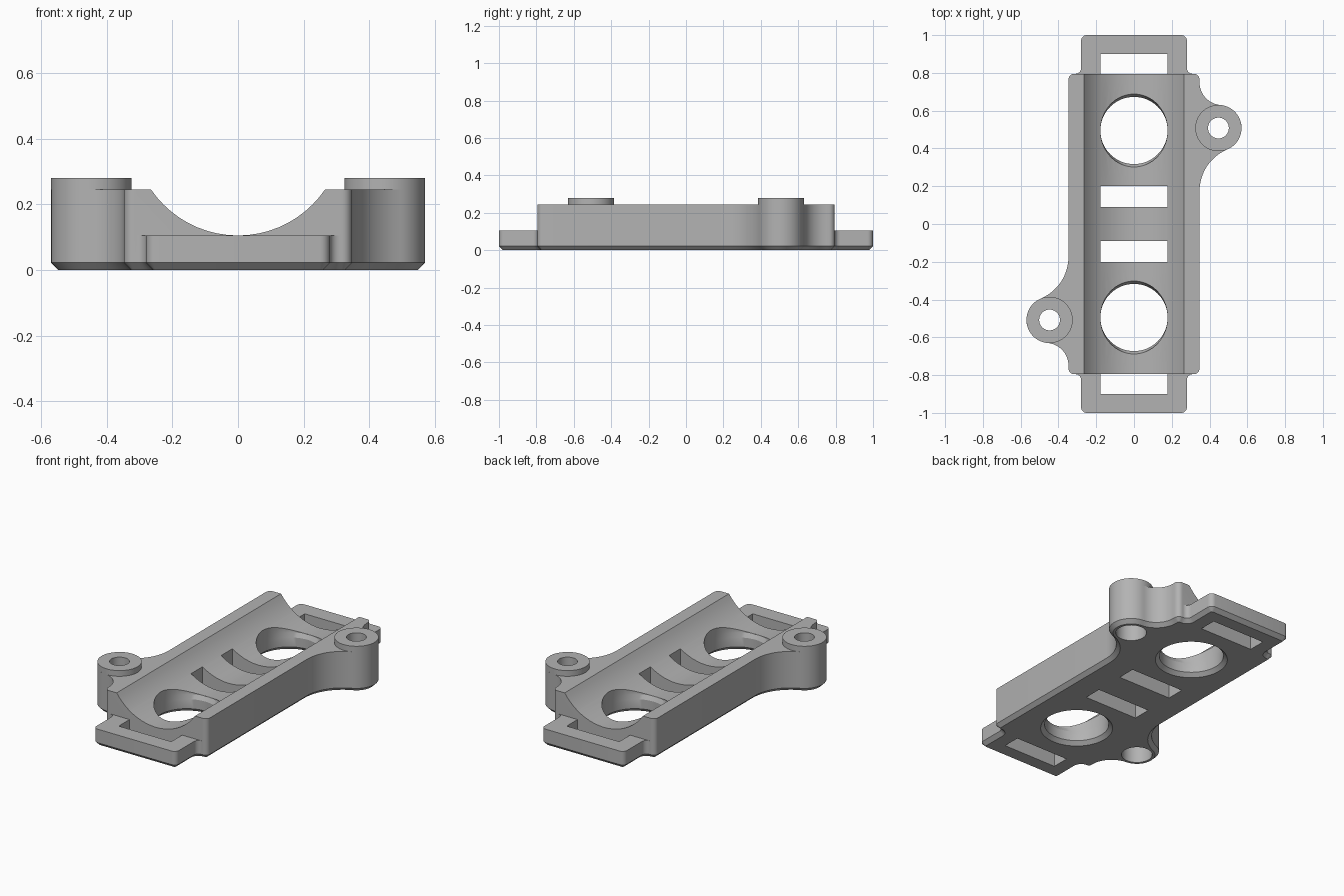
import bpy, bmesh
from math import sin, cos, pi, sqrt, atan2, degrees, radians
from mathutils import Vector

if "Cube" in bpy.data.objects:
    bpy.data.objects.remove(bpy.data.objects["Cube"], do_unlink=True)

grey = bpy.data.materials.new("plain_grey")
grey.use_nodes = True
COLOUR = (0.45, 0.45, 0.45, 1)
grey.diffuse_color = COLOUR
grey.node_tree.nodes["Principled BSDF"].inputs["Base Color"].default_value = COLOUR

TOP, TAB_TOP, BOSS_TOP, CHAMFER = 0.245, 0.105, 0.28, 0.022
BODY_X, BODY_Y, TAB_X = 0.347, 0.795, 0.28
BOSS = Vector((0.447, 0.508))
BOSS_R, SCREW_R, SLOT_X = 0.1225, 0.055, 0.178
SEGS = 64


def finish(name, bm):
    bmesh.ops.recalc_face_normals(bm, faces=bm.faces)
    mesh = bpy.data.meshes.new(name)
    bm.to_mesh(mesh)
    bm.free()
    mesh.materials.append(grey)
    obj = bpy.data.objects.new(name, mesh)
    bpy.context.collection.objects.link(obj)
    return obj


def loft(name, rings, closed=False):
    """Skin equal-length rings; cap the ends, or join last ring to first."""
    bm = bmesh.new()
    loops = [[bm.verts.new(p) for p in ring] for ring in rings]
    pairs = list(zip(loops, loops[1:]))
    if closed:
        pairs.append((loops[-1], loops[0]))
    else:
        bm.faces.new(loops[0][::-1])
        bm.faces.new(loops[-1])
    n = len(loops[0])
    for a, b in pairs:
        for i in range(n):
            j = (i + 1) % n
            bm.faces.new((a[i], a[j], b[j], b[i]))
    return finish(name, bm)


def ring(x, y, z, rx, ry=None):
    ry = ry or rx
    return [(x + rx * cos(2 * pi * i / SEGS), y + ry * sin(2 * pi * i / SEGS), z)
            for i in range(SEGS)]


def box(name, x, y0, y1, z0, z1):
    rect = [(-x, y0), (x, y0), (x, y1), (-x, y1)]
    return loft(name, [[(a, b, z) for a, b in rect] for z in (z0, z1)])


def cut(target, cutter):
    mod = target.modifiers.new("cut", "BOOLEAN")
    mod.operation, mod.solver, mod.object = "DIFFERENCE", "EXACT", cutter
    bpy.context.view_layer.objects.active = target
    bpy.ops.object.modifier_apply(modifier=mod.name)
    bpy.data.objects.remove(cutter, do_unlink=True)


def arc(cx, cy, r, a0, a1, n=6):
    angles = [radians(a0 + (a1 - a0) * i / n) for i in range(n + 1)]
    return [Vector((cx + r * cos(a), cy + r * sin(a))) for a in angles]


def blend(r, side):
    """Centre of a fillet touching both the body side and the boss."""
    x = BODY_X + r
    return x, BOSS.y + side * sqrt((BOSS_R + r) ** 2 - (x - BOSS.x) ** 2)


# Outline of one half, then turned half a revolution for the other
R = 0.03
big, small = 0.24, 0.12
lx, ly = blend(big, -1)
ux, uy = blend(small, 1)
low = degrees(atan2(ly - BOSS.y, lx - BOSS.x))
high = degrees(atan2(uy - BOSS.y, ux - BOSS.x))
half = (arc(TAB_X - R, R - 1, R, -90, 0)
        + arc(TAB_X + R, -BODY_Y - R, R, 180, 90)
        + arc(BODY_X - R, R - BODY_Y, R, -90, 0)
        + arc(lx, ly, big, 180, low + 180, 14)
        + arc(BOSS.x, BOSS.y, BOSS_R, low, high, 28)[1:-1]
        + arc(ux, uy, small, high + 180, 180, 14)
        + arc(BODY_X - R, BODY_Y - R, R, 0, 90)
        + arc(TAB_X + R, BODY_Y + R, R, -90, -180)
        + arc(TAB_X - R, 1 - R, R, 0, 90))
outline = half + [-p for p in half]


def inset(points, d):
    result = []
    for i, p in enumerate(points):
        a = (p - points[i - 1]).normalized()
        b = (points[(i + 1) % len(points)] - p).normalized()
        n = Vector((-a.y - b.y, a.x + b.x)).normalized()
        result.append(p + n * d / max(0.5, n.dot(Vector((-a.y, a.x)))))
    return result


# Main plate with chamfered underside edge
body = loft("bracket_body", [
    [(p.x, p.y, z) for p in pts]
    for pts, z in ((inset(outline, CHAMFER), 0), (outline, CHAMFER), (outline, TOP))])

# Lower the end tabs
for y0, y1 in ((BODY_Y, 1.1), (-1.1, -BODY_Y)):
    cut(body, box("tab_cutter", 0.5, y0, y1, TAB_TOP, 0.4))

# Round trough along the length
TROUGH_R = 0.321
profile = ring(0, TAB_TOP + TROUGH_R, 0, TROUGH_R)
cut(body, loft("trough_cutter", [[(x, y, z) for x, z, _ in profile]
                                 for y in (-0.9, 0.9)]))

# Large round openings, flared below and lengthened at the top
for y in (-0.495, 0.495):
    levels = ((-0.01, 0.21, 0.21), (CHAMFER, SLOT_X, SLOT_X),
              (0.08, SLOT_X, SLOT_X), (TAB_TOP, SLOT_X, 0.193), (0.4, SLOT_X, 0.193))
    cut(body, loft("opening_cutter", [ring(0, y, z, rx, ry) for z, rx, ry in levels]))

# Rectangular strap slots
for s in (-1, 1):
    for a, b in ((0.09, 0.2), (BODY_Y, 0.9)):
        y0, y1 = sorted((s * a, s * b))
        cut(body, box("slot_cutter", SLOT_X, y0, y1, -0.1, 0.4))

# Screw bosses: stepped holes and raised rims
parts = [body]
for s, side in ((1, "left"), (-1, "right")):
    x, y = BOSS * s
    cut(body, loft("screw_cutter", [
        ring(x, y, z, r) for z, r in ((-0.1, 0.085), (0.14, 0.085),
                                      (0.14, SCREW_R), (0.4, SCREW_R))]))
    parts.append(loft(side + "_boss_rim", [
        ring(x, y, z, r) for z, r in ((TOP, BOSS_R), (BOSS_TOP, BOSS_R),
                                      (BOSS_TOP, SCREW_R), (TOP, SCREW_R))], closed=True))

# Smooth curves, crisp edges
bpy.ops.object.select_all(action="DESELECT")
for obj in parts:
    obj.select_set(True)
bpy.context.view_layer.objects.active = body
bpy.ops.object.shade_smooth_by_angle(angle=radians(25))
